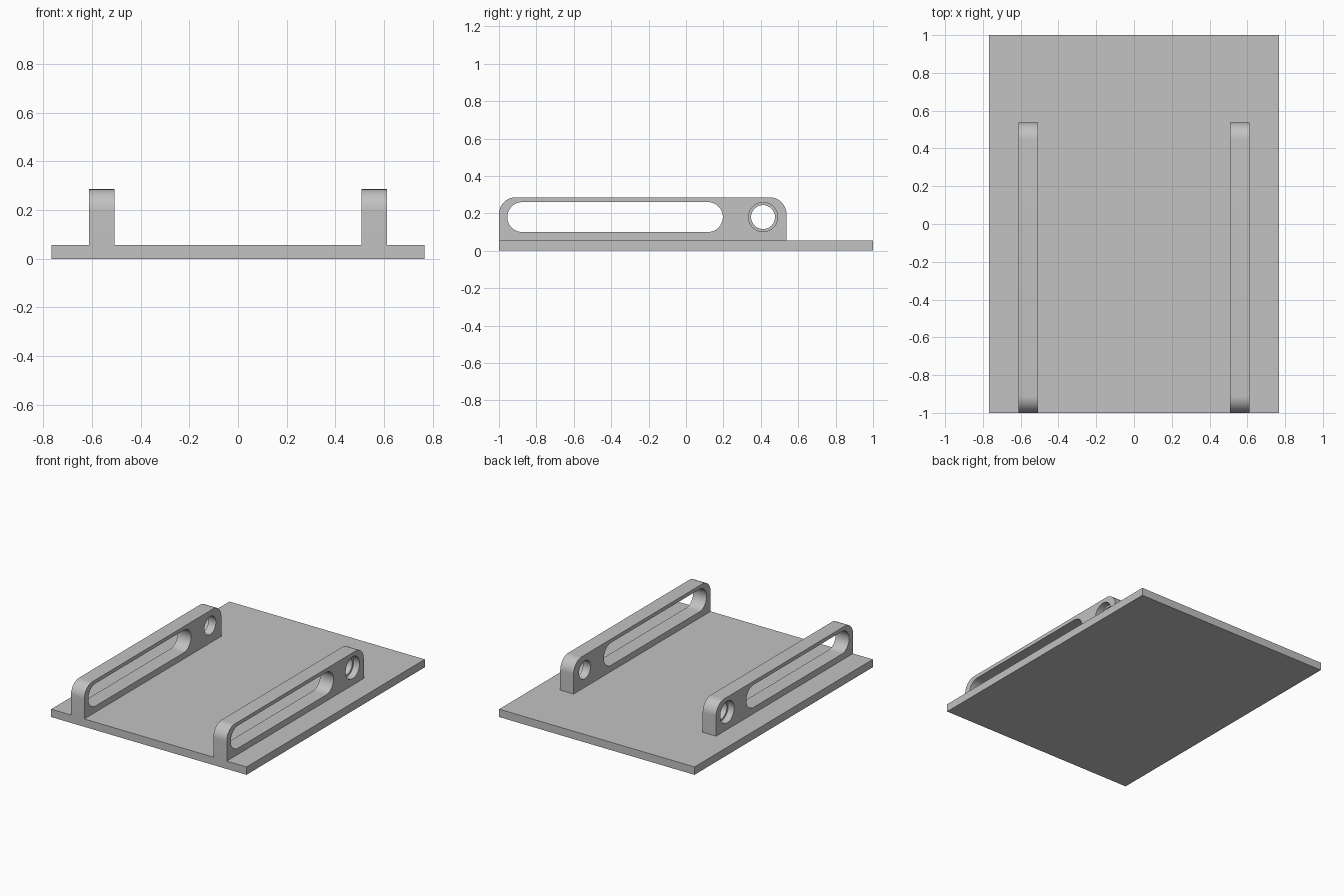
import bpy, bmesh, math

default = bpy.data.objects.get("Cube")
if default:
    bpy.data.objects.remove(default, do_unlink=True)

grey = bpy.data.materials.new("grey")
grey.use_nodes = True
grey.diffuse_color = (0.54, 0.54, 0.54, 1)
grey.node_tree.nodes["Principled BSDF"].inputs["Base Color"].default_value = (0.54, 0.54, 0.54, 1)

PLATE_TOP = 0.056
RAIL_IN, RAIL_OUT = 0.507, 0.612
HOLE_Y, HOLE_Z = 0.412, 0.18


def arc(cy, cz, r, start, end, steps=16):
    """Points on a circular arc in the YZ plane, angles in degrees."""
    angles = [math.radians(start + (end - start) * i / steps) for i in range(steps + 1)]
    return [(cy + r * math.cos(a), cz + r * math.sin(a)) for a in angles]


def prism(name, profile, x0, x1):
    """Extrude a YZ profile from x0 to x1."""
    bm = bmesh.new()
    face = bm.faces.new([bm.verts.new((x0, y, z)) for y, z in profile])
    new = bmesh.ops.extrude_face_region(bm, geom=[face])["geom"]
    bmesh.ops.translate(bm, vec=(x1 - x0, 0, 0),
                        verts=[v for v in new if isinstance(v, bmesh.types.BMVert)])
    bmesh.ops.recalc_face_normals(bm, faces=bm.faces)
    mesh = bpy.data.meshes.new(name)
    bm.to_mesh(mesh)
    bm.free()
    mesh.materials.append(grey)
    obj = bpy.data.objects.new(name, mesh)
    bpy.context.collection.objects.link(obj)
    return obj


def activate(obj):
    bpy.ops.object.select_all(action="DESELECT")
    obj.select_set(True)
    bpy.context.view_layer.objects.active = obj


def cut(obj, profile, x0, x1):
    """Cut a YZ profile through obj between x0 and x1."""
    cutter = prism("cutter", profile, x0, x1)
    cutter.hide_render = True
    mod = obj.modifiers.new("cut", "BOOLEAN")
    mod.operation = "DIFFERENCE"
    mod.solver = "EXACT"
    mod.object = cutter
    activate(obj)
    bpy.ops.object.modifier_apply(modifier=mod.name)
    bpy.data.objects.remove(cutter, do_unlink=True)


# Flat base plate
prism("base_plate", [(-1, 0), (1, 0), (1, PLATE_TOP), (-1, PLATE_TOP)], -0.767, 0.767)

# Profiles: rounded rail, long slot, through hole and its outer counterbore
rail_profile = ([(-1, PLATE_TOP), (0.537, PLATE_TOP)]
                + arc(0.447, 0.196, 0.09, 0, 90) + arc(-0.91, 0.196, 0.09, 90, 180))
slot = arc(0.117, 0.18, 0.08, -90, 90, 24) + arc(-0.875, 0.18, 0.08, 90, 270, 24)
hole = arc(HOLE_Y, HOLE_Z, 0.064, 0, 360, 48)[:-1]
counterbore = arc(HOLE_Y, HOLE_Z, 0.078, 0, 360, 48)[:-1]

# Mirrored pair of slotted rails
for side, sign in (("left", 1), ("right", -1)):
    rail = prism(side + "_rail", rail_profile, sign * RAIL_IN, sign * RAIL_OUT)
    cut(rail, slot, sign * 0.4, sign * 0.7)
    cut(rail, hole, sign * 0.4, sign * 0.7)
    cut(rail, counterbore, sign * 0.565, sign * 0.7)
    activate(rail)
    bpy.ops.object.shade_smooth_by_angle(angle=math.radians(30))
